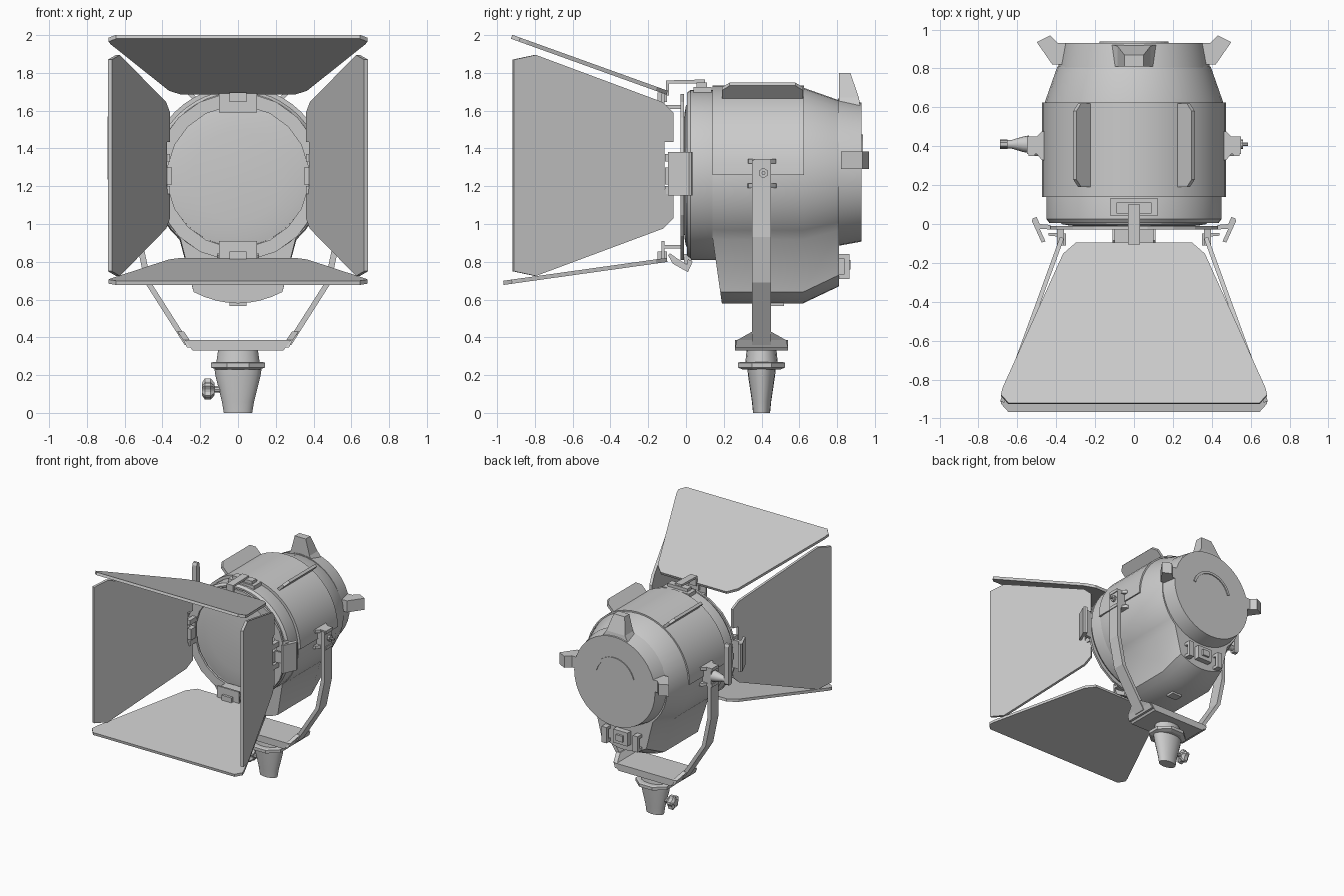
import bpy, bmesh
from math import sin, cos, pi, radians
from mathutils import Vector as V

if "Cube" in bpy.data.objects:
    bpy.data.objects.remove(bpy.data.objects["Cube"])

ZC = 1.26  # height of the lamp axis


def make(name, verts, faces, smooth=False):
    me = bpy.data.meshes.new(name)
    me.from_pydata([tuple(v) for v in verts], [], faces)
    bm = bmesh.new()
    bm.from_mesh(me)
    bmesh.ops.recalc_face_normals(bm, faces=bm.faces)
    bm.to_mesh(me)
    bm.free()
    ob = bpy.data.objects.new(name, me)
    bpy.context.collection.objects.link(ob)
    if smooth:
        bpy.ops.object.select_all(action='DESELECT')
        ob.select_set(True)
        bpy.context.view_layer.objects.active = ob
        bpy.ops.object.shade_smooth_by_angle(angle=radians(32))
    return ob


def loft(name, rings, smooth=False, closed=False):
    n, m = len(rings[0]), len(rings)
    verts = [p for r in rings for p in r]
    faces = []
    for k in range(m if closed else m - 1):
        a, b = k * n, ((k + 1) % m) * n
        faces += [(a + i, a + (i + 1) % n, b + (i + 1) % n, b + i) for i in range(n)]
    if not closed:
        faces += [tuple(range(n)), tuple(range((m - 1) * n, m * n))]
    return make(name, verts, faces, smooth)


def put(axis, p, q, t):
    return {'x': V((t, p, q)), 'y': V((p, t, q)), 'z': V((p, q, t))}[axis]


def prism(name, pts, axis, a, b):
    return loft(name, [[put(axis, p, q, t) for p, q in pts] for t in (a, b)])


def box(name, x0, x1, y0, y1, z0, z1):
    return prism(name, [(x0, y0), (x1, y0), (x1, y1), (x0, y1)], 'z', z0, z1)


def lathe(name, prof, axis, c, n=32, squash=1, smooth=True, closed=False, phase=0):
    ang = [2 * pi * (i + phase) / n for i in range(n)]
    return loft(name, [[put(axis, c[0] + r * cos(a), c[1] + r * squash * sin(a), t) for a in ang]
                       for t, r in prof], smooth, closed)


def flip(pts, s):
    return [(s * x, y) for x, y in pts]


# Egg-shaped housing: round on top, narrowing to a curved bottom
def egg(y, r, wb, zw, zb, slope=0):
    pts = []
    for i in range(33):
        a = radians(-48 + 276 * i / 32)
        pts.append((r * cos(a), ZC + r * sin(a)))
    for t in (-1, -.75, -.5, -.25, 0, .25, .5, .75, 1):
        pts.append((wb * t, zb + (zw - zb) * t * t))
    return [V((x, y + slope * max(0, .93 - z) / .35, z)) for x, z in pts]


loft("housing", [egg(.14, .455, .235, .64, .58, .05), egg(.2, .462, .235, .64, .58),
                 egg(.62, .462, .235, .64, .58), egg(.81, .395, .205, .73, .67)], True)
lathe("front_barrel", [(.005, .37), (.005, .435), (.025, .45), (.16, .45), (.2, .44)], 'y', (0, ZC), 48)
lathe("lens", [(.02, .375), (0, .374), (-.008, .33), (-.015, .24), (-.02, .13), (-.022, .03)],
      'y', (0, ZC - .005), 48)

# Raised upper cover and cooling fins
cover = [(r * cos(a), ZC + r * sin(a)) for r, s in ((.472, 1), (.45, -1))
         for a in [pi * (i if s > 0 else 24 - i) / 24 for i in range(25)]]
loft("upper_cover", [[V((x, y, z)) for x, z in cover] for y in (.14, .625)], True)
for s in (-1, 1):
    fin = [(.19, 0), (.19, .7), (.23, 1), (.58, 1), (.62, .7), (.62, 0)]
    loft("cooling_fin", [[V((s * (.22 + .085 * t + d), y, 1.655 + .085 * t - d)) for y, t in fin]
                         for d in (-.008, .008)])

# Rear cap with lugs and a curved ridge
lathe("rear_cap", [(.805, .39), (.82, .388), (.93, .368)], 'y', (0, 1.275), 40)
loft("cap_top_lug", [[V((-w, .81, z)), V((w, .81, z)), V((w, y1, z)), V((-w, y1, z))]
                     for w, y1, z in ((.15, .93, 1.57), (.085, .915, 1.67), (.05, .87, 1.8))])
for s in (-1, 1):
    lug = [(.33, .82), (.42, .82), (.5, .935), (.43, .97), (.39, .93), (.33, .93)]
    prism("cap_side_lug", flip(lug, s), 'z', 1.29, 1.385)
arc = [(r * cos(a), 1.29 + r * sin(a)) for r, d in ((.185, 1), (.165, -1))
       for a in [radians(90 + d * (-75 + 150 * i / 16)) for i in range(17)]]
prism("cap_ridge", arc, 'y', .925, .938)

# Rear socket group and bottom tab
box("rear_socket", -.065, .065, .77, .855, .73, .84)
box("socket_button", -.03, .03, .85, .872, .76, .81)
for s in (-1, 1):
    u = [(.74, .71), (.865, .71), (.865, .84), (.74, .84), (.74, .815), (.84, .815), (.84, .735), (.74, .735)]
    prism("rear_handle", u, 'x', s * .12, s * .165)
box("bottom_tab", -.045, .045, .45, .52, .565, .6)

# Accessory ring in front of the lens
lathe("accessory_ring", [(-.028, .445), (-.028, .375), (-.01, .375), (-.01, .445)], 'y', (0, 1.25),
      20, smooth=False, closed=True, phase=.5)


# Barn doors: half outline (u along the leaf, v half width)
def door(name, origin, end, side, prof):
    o, e, w = V(origin), V(end), V(side)
    d = (e - o).normalized()
    n = d.cross(w).normalized() * .011
    outline = prof + [(u, -v) for u, v in reversed(prof)]
    loft(name, [[o + d * u + w * v + n * k for u, v in outline] for k in (-1, 1)])


flat = [(0, .3), (.06, .365), (.79, .675), (.83, .685), (.875, .645)]
door("top_door", (0, -.1, 1.695), (0, -.92, 1.99), (1, 0, 0), flat)
door("bottom_door", (0, -.1, .81), (0, -.97, .688), (1, 0, 0), flat)
tall = [(.05, .125), (0, .125), (0, .28), (.06, .335), (.775, .585), (.9, .56)]
for s in (-1, 1):
    door("side_door", (s * .37, -.07, 1.31), (s * .68, -.92, 1.31), (0, 0, 1), tall)

# Side clips and hinges
for s in (-1, 1):
    clip = [(.43, -.005), (.485, .0), (.5, .035), (.52, .03), (.525, .015), (.475, -.095),
            (.455, -.09), (.485, -.025), (.43, -.028)]
    prism("side_clip", flip(clip, s), 'z', 1.15, 1.38)
    prism("side_hinge", flip([(.35, -.11), (.385, -.11), (.385, -.065), (.44, -.06), (.44, -.045),
                              (.35, -.05)], s), 'z', 1.21, 1.30)
    for z in (1.16, 1.33):
        box("side_hinge_tab", *sorted((s * .36, s * .395)), -.11, -.01, z, z + .04)

# Top clip, its latch arm and the bottom hook
box("top_latch_base", -.12, .12, .04, .135, 1.695, 1.725)
box("top_latch_block", -.09, .09, .055, .11, 1.72, 1.75)
prism("top_latch_arm", [(.1, 1.745), (.1, 1.765), (-.105, 1.76), (-.105, 1.68), (-.09, 1.68),
                        (-.09, 1.745)], 'x', -.03, .03)
for z, s in ((1.62, 1), (.88, -1)):
    box("hinge_shelf", -.1, .1, -.12, -.01, z - .01, z + .01)
    box("hinge_plate", -.1, .1, -.13, -.115, *sorted((z - s * .03, z + s * .07)))
    box("hinge_knuckle", -.045, .045, -.15, -.1, z + s * .05 - .025, z + s * .05 + .025)
prism("bottom_hook", [(-.095, .835), (-.07, .79), (.01, .745), (.035, .8), (.01, .815), (.005, .785),
                      (-.05, .82), (-.085, .845)], 'x', -.11, .11)
box("bottom_clip_lug", -.08, .08, -.01, .03, .79, .84)

# Yoke: base plate, flared corners and bent arms
prism("yoke_base", [(-.24, .33), (.24, .33), (.28, .385), (-.28, .385)], 'y', .26, .54)
for s in (-1, 1):
    loft("yoke_corner", [[V((s * (x + dx), .4 + k * h, z)) for dx, k in ((0, -1), (.035, -1), (.035, 1), (0, 1))]
                         for x, z, h in ((.235, .345, .14), (.255, .385, .13), (.285, .43, .05))])
    path = [(.25, .36), (.46, .69), (.51, .93), (.51, 1.34)]
    arm = path + [(x + .033, z) for x, z in reversed(path)]
    prism("yoke_arm", flip(arm, s), 'y', .35, .45)
    # pivot bracket between housing and arm
    for z in (1.19, 1.32):
        prism("pivot_plate", flip([(.43, .32), (.475, .33), (.5, .36), (.55, .36), (.55, .45),
                                   (.5, .45), (.475, .475), (.43, .485)], s), 'z', z, z + .025)
    box("pivot_block", *sorted((s * .43, s * .52)), .365, .445, 1.2, 1.33)

# Pivot bolt on the right, tilt lock with lever on the left
lathe("pivot_bolt", [(.54, .025), (.56, .025), (.56, .01), (.587, .01)], 'x', (.41, 1.27), 10)
lathe("tilt_lock", [(-.54, .045), (-.57, .04), (-.63, .022), (-.66, .022)], 'x', (.41, 1.27), 16)
prism("tilt_lever", [(.385, 1.25), (.395, 1.235), (.425, 1.235), (.435, 1.25), (.43, 1.55),
                     (.42, 1.57), (.4, 1.57), (.39, 1.55)], 'x', -.69, -.65)

# Spigot under the yoke, with clamp knob
lathe("spigot", [(0, .075), (.06, .085), (.2, .12), (.235, .125)], 'z', (0, .4), 20, .6)
lathe("spigot_flange", [(.23, .125), (.24, .155), (.265, .155), (.27, .14)], 'z', (0, .4), 8, .87,
      smooth=False, phase=.5)
lathe("spigot_neck", [(.265, .115), (.335, .105)], 'z', (0, .4), 16, .75)
lathe("clamp_stem", [(-.16, .018), (-.07, .018)], 'x', (.4, .125), 10)
star = [((.058 if i % 4 < 2 else .043) * cos(i * pi / 10), (.058 if i % 4 < 2 else .043) * sin(i * pi / 10))
        for i in range(20)]
loft("clamp_knob", [[V((x, .4 + p * k, .125 + q * k)) for p, q in star]
                    for x, k in ((-.19, .6), (-.175, 1), (-.145, 1), (-.125, .6))])
